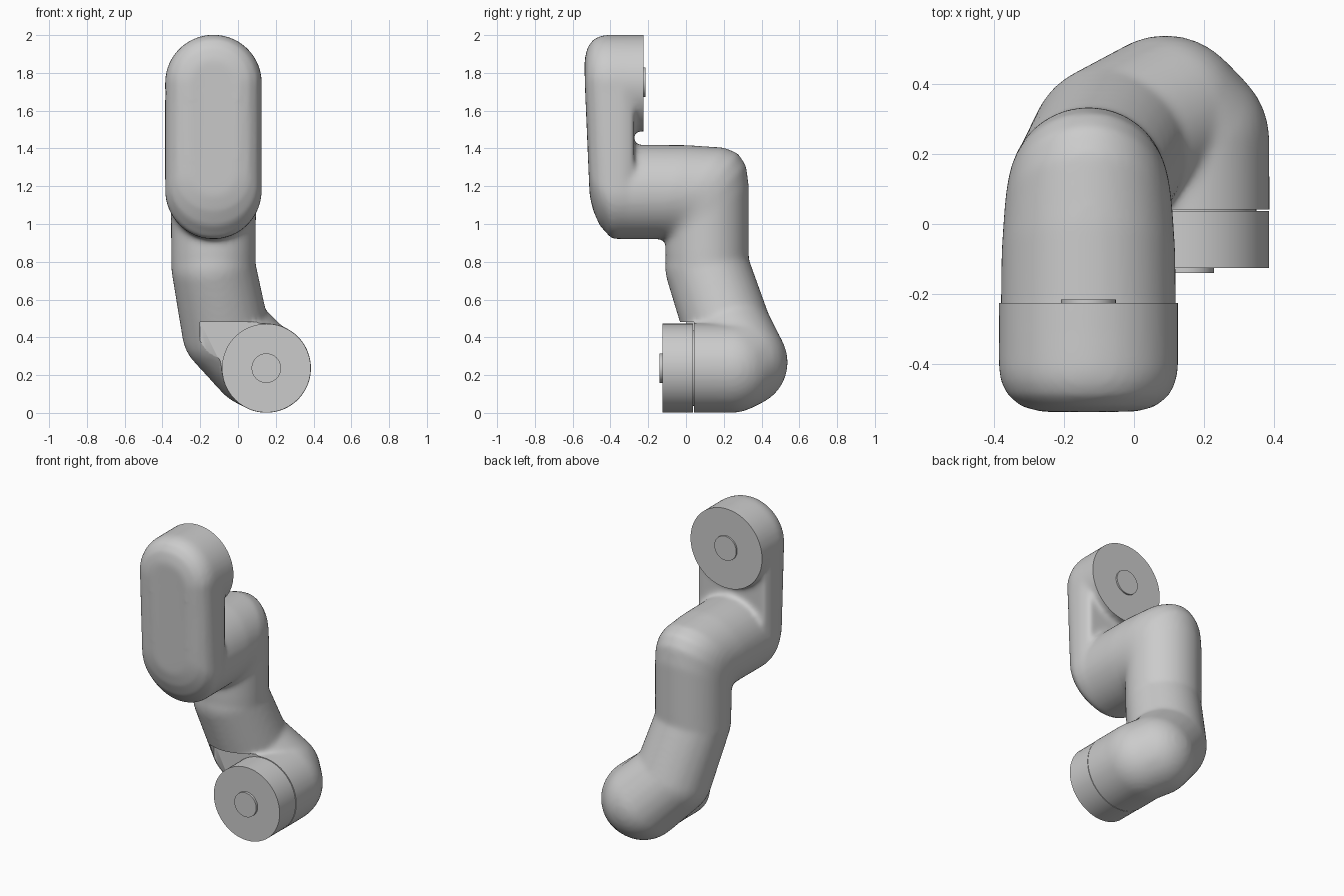
import bpy, bmesh, math
from mathutils import Vector

if "Cube" in bpy.data.objects:
    bpy.data.objects.remove(bpy.data.objects["Cube"])

AX = -0.13          # x of the upper arm
FX, FZ = 0.15, 0.237  # foot joint axis
N = 48


def loft(bm, rings):
    """Skin closed rings of points, with caps at both ends."""
    vs = [[bm.verts.new(p) for p in r] for r in rings]
    n = len(vs[0])
    fs = [bm.faces.new(vs[0]), bm.faces.new(vs[-1][::-1])]
    for a, b in zip(vs, vs[1:]):
        for i in range(n):
            j = (i + 1) % n
            fs.append(bm.faces.new((a[i], b[i], b[j], a[j])))
    bmesh.ops.recalc_face_normals(bm, faces=fs)


def oval(inner, outer, hw):
    """Elliptical ring at x = AX between two (y, z) points."""
    a, b = Vector((AX, *inner)), Vector((AX, *outer))
    c, u = (a + b) / 2, (b - a) / 2
    return [c + u * math.cos(t) + Vector((hw * math.sin(t), 0, 0))
            for t in (2 * math.pi * i / N for i in range(N))]


def stadium(y, hw, top, bot):
    """Long rounded outline facing the front; lower front leans back."""
    pts = []
    for i in range(N):
        t = 2 * math.pi * (i + 0.5) / N
        z = hw * math.sin(t) + (top - hw if math.sin(t) > 0 else bot + hw)
        lean = 0.045 * max(0, 1.75 - z) if y < -0.4 else 0
        pts.append(Vector((AX + hw * math.cos(t), y + lean, z)))
    return pts


def disc_ring(x, z, r, y):
    return [Vector((x + r * math.cos(2 * math.pi * i / N), y,
                    z + r * math.sin(2 * math.pi * i / N))) for i in range(N)]


def capsule(bm, a, b):
    """Convex hull of two spheres given as (x, y, z, r)."""
    t = bmesh.new()
    for x, y, z, r in (a, b):
        s = bmesh.ops.create_uvsphere(t, u_segments=32, v_segments=20, radius=r)
        bmesh.ops.translate(t, verts=s["verts"], vec=(x, y, z))
    h = bmesh.ops.convex_hull(t, input=t.verts)
    junk = {g for g in h["geom_interior"] + h["geom_unused"]
            if isinstance(g, bmesh.types.BMVert)}
    bmesh.ops.delete(t, geom=list(junk), context="VERTS")
    bmesh.ops.recalc_face_normals(t, faces=t.faces)
    me = bpy.data.meshes.new("tmp")
    t.to_mesh(me)
    t.free()
    bm.from_mesh(me)
    bpy.data.meshes.remove(me)


def make(name, bm):
    me = bpy.data.meshes.new(name)
    bm.to_mesh(me)
    bm.free()
    ob = bpy.data.objects.new(name, me)
    bpy.context.collection.objects.link(ob)
    return ob


def activate(ob):
    bpy.ops.object.select_all(action="DESELECT")
    ob.select_set(True)
    bpy.context.view_layer.objects.active = ob


def cylinder(name, x, z, r, y0, y1):
    bm = bmesh.new()
    loft(bm, [disc_ring(x, z, r, y0), disc_ring(x, z, r, y1)])
    ob = make(name, bm)
    activate(ob)
    bpy.ops.object.shade_smooth_by_angle(angle=math.radians(35))


def box(name, lo, hi):
    bm = bmesh.new()
    bmesh.ops.create_cube(bm, size=1)
    for v in bm.verts:
        v.co = [(l + h) / 2 + c * (h - l) for l, h, c in zip(lo, hi, v.co)]
    ob = make(name, bm)
    ob.hide_render = True
    return ob


bm = bmesh.new()
# upper link
loft(bm, [stadium(*s) for s in (
    (-0.537, 0.13, 1.87, 1.15), (-0.522, 0.19, 1.935, 1.07),
    (-0.49, 0.23, 1.978, 0.99), (-0.45, 0.25, 1.997, 0.945),
    (-0.40, 0.256, 2.002, 0.925), (-0.33, 0.256, 2.002, 0.92),
    (-0.275, 0.235, 1.98, 0.94))])
# head joint, later trimmed flat
loft(bm, [disc_ring(AX, 1.746, 0.256, y) for y in (-0.42, -0.16)])
# horizontal arm and elbow
loft(bm, [oval(*s) for s in (
    ((-0.38, 0.92), (-0.38, 1.42), 0.252), ((-0.15, 0.92), (0.0, 1.418), 0.248),
    ((-0.12, 0.915), (0.2, 1.405), 0.24), ((-0.115, 0.91), (0.275, 1.375), 0.235),
    ((-0.112, 0.905), (0.318, 1.31), 0.23), ((-0.11, 0.9), (0.333, 1.2), 0.225),
    ((-0.11, 0.85), (0.333, 0.85), 0.224), ((-0.105, 0.75), (0.333, 0.75), 0.223))])
# bent lower arm
path = [(AX, 0.112, 0.77, 0.223), (-0.065, 0.225, 0.43, 0.232),
        (0.09, 0.302, 0.268, 0.237), (FX, 0.24, FZ, 0.237)]
for a, b in zip(path, path[1:]):
    capsule(bm, a, b)
# foot joint, later trimmed flat
loft(bm, [disc_ring(FX, FZ, 0.237, y) for y in (-0.04, 0.25)])

arm = make("bent_arm", bm)
m = arm.modifiers.new("blend", "REMESH")
m.mode, m.voxel_size = "VOXEL", 0.014
m = arm.modifiers.new("soften", "SMOOTH")
m.factor, m.iterations = 0.5, 10
cutters = [box("head_trim", (-0.6, -0.225, 1.487), (0.4, 0.1, 2.2)),
           box("foot_trim", (-0.2, -0.3, -0.2), (0.6, 0.042, 0.482))]
for c in cutters:
    m = arm.modifiers.new("trim", "BOOLEAN")
    m.operation, m.object, m.solver = "DIFFERENCE", c, "EXACT"
activate(arm)
for m in list(arm.modifiers):
    bpy.ops.object.modifier_apply(modifier=m.name)
for c in cutters:
    bpy.data.objects.remove(c)
activate(arm)
bpy.ops.object.shade_smooth_by_angle(angle=math.radians(40))

# joint discs and caps
cylinder("head_cap", AX, 1.75, 0.078, -0.24, -0.215)
cylinder("foot_disc", FX, FZ, 0.235, -0.125, 0.037)
cylinder("foot_neck", FX, FZ, 0.2, 0.0, 0.06)
cylinder("foot_cap", FX, FZ, 0.078, -0.14, -0.135 + 0.03)
